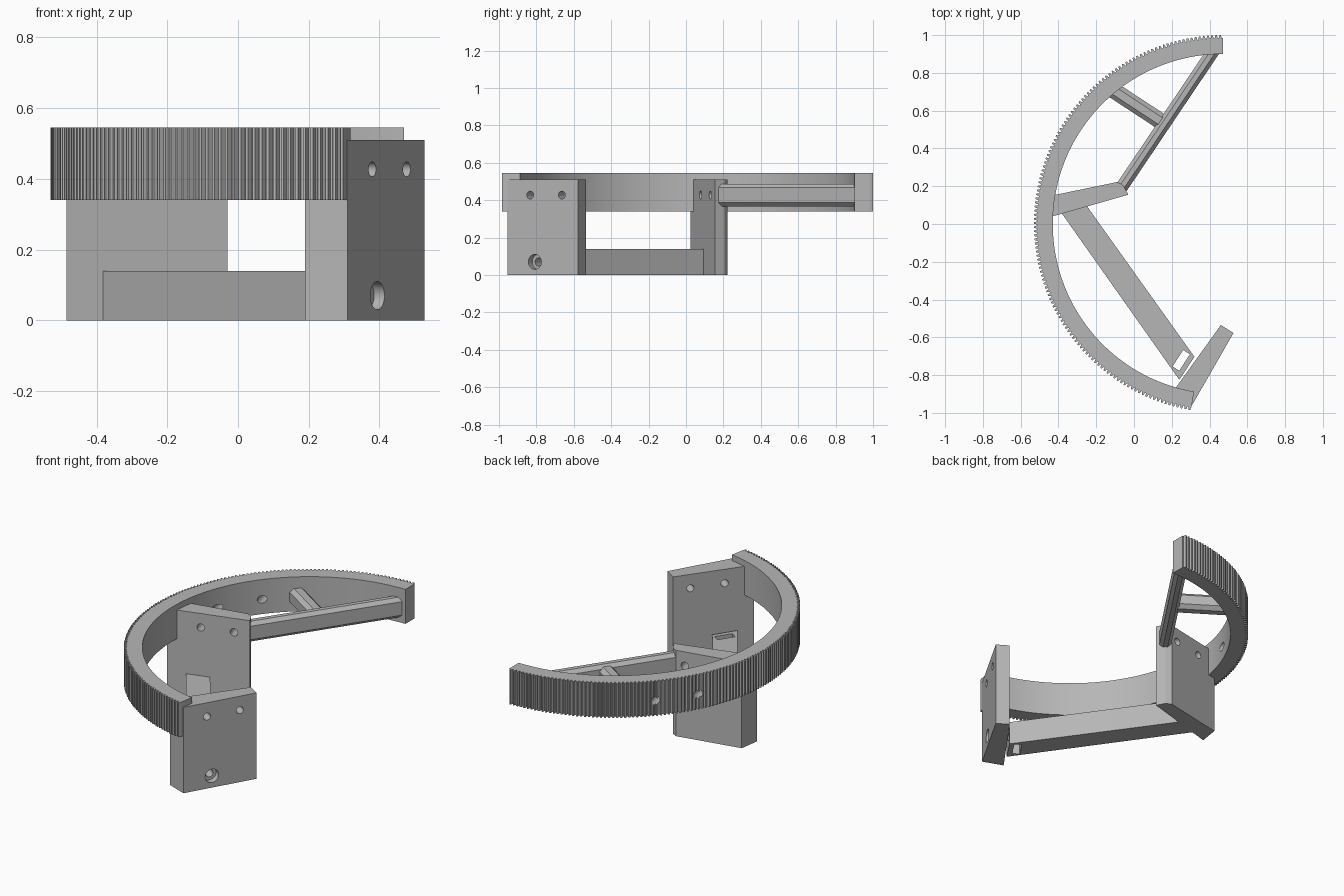
import bpy, bmesh, math
from mathutils import Vector

cube = bpy.data.objects.get("Cube")
if cube:
    bpy.data.objects.remove(cube, do_unlink=True)

grey = bpy.data.materials.new("plain_grey")
grey.use_nodes = True
grey.diffuse_color = (0.47, 0.47, 0.47, 1)
grey.node_tree.nodes["Principled BSDF"].inputs["Base Color"].default_value = grey.diffuse_color


def make(name, bm):
    bmesh.ops.recalc_face_normals(bm, faces=bm.faces)
    mesh = bpy.data.meshes.new(name)
    bm.to_mesh(mesh)
    bm.free()
    mesh.materials.append(grey)
    obj = bpy.data.objects.new(name, mesh)
    bpy.context.collection.objects.link(obj)
    return obj


def sweep(name, section, offset):
    """Solid made by moving a flat outline along an offset."""
    bm = bmesh.new()
    face = bm.faces.new([bm.verts.new(p) for p in section])
    moved = bmesh.ops.extrude_face_region(bm, geom=[face])["geom"]
    bmesh.ops.translate(bm, vec=offset, verts=[v for v in moved if isinstance(v, bmesh.types.BMVert)])
    if face.is_valid and not any(len(e.link_faces) == 1 for e in face.edges):
        pass
    elif not face.is_valid:
        bmesh.ops.holes_fill(bm, edges=bm.edges[:])
    return make(name, bm)


def upright(name, outline, top, bottom=0):
    return sweep(name, [(x, y, bottom) for x, y in outline], (0, 0, top - bottom))


def beam(name, start, end, width, height, chamfer, z):
    """Horizontal strut with a chamfered rectangular section."""
    start, end = Vector((*start, z)), Vector((*end, z))
    side = (end - start).normalized().cross(Vector((0, 0, 1)))
    w, h, c = width / 2, height / 2, chamfer
    quarter = [(w, h - c), (w - c, h)]
    loop = (quarter + [(-a, b) for a, b in reversed(quarter)]
            + [(-a, -b) for a, b in quarter] + [(a, -b) for a, b in reversed(quarter)])
    return sweep(name, [start + side * a + Vector((0, 0, b)) for a, b in loop], end - start)


def drill(start, end, radius, z):
    """Horizontal round cutter."""
    start, end = Vector((*start, z)), Vector((*end, z))
    axis = end - start
    side = axis.normalized().cross(Vector((0, 0, 1)))
    ring = [math.tau * i / 24 for i in range(24)]
    cutter = sweep("cutter", [start + side * radius * math.cos(t)
                              + Vector((0, 0, radius * math.sin(t))) for t in ring], axis)
    cutter.hide_render = True
    return cutter


def cut(obj, cutters):
    bpy.context.view_layer.objects.active = obj
    for cutter in cutters:
        mod = obj.modifiers.new("cut", 'BOOLEAN')
        mod.operation, mod.solver, mod.object = 'DIFFERENCE', 'EXACT', cutter
        bpy.ops.object.modifier_apply(modifier=mod.name)


# Toothed arc: inner wall, outer teeth, quad caps
CENTRE, INNER, ROOT, TIP = 0.47, 0.9, 0.984, 1.0
START, END, TEETH = 90, 260.3, 136
pitch = (END - START) / TEETH
steps = []
for i in range(TEETH):
    a = START + i * pitch
    steps += [(a, ROOT), (a + pitch * 0.25, ROOT), (a + pitch * 0.45, TIP), (a + pitch * 0.8, TIP)]
steps.append((END, ROOT))
bm = bmesh.new()
rings = []
for angle, outer in steps:
    t = math.radians(angle)
    rings.append([bm.verts.new((CENTRE + r * math.cos(t), r * math.sin(t), z))
                  for r, z in ((INNER, 0.34), (outer, 0.34), (outer, 0.545), (INNER, 0.545))])
for a, b in zip(rings, rings[1:]):
    for k in range(4):
        n = (k + 1) % 4
        bm.faces.new((a[k], a[n], b[n], b[k]))
bm.faces.new(rings[0])
bm.faces.new(rings[-1])
arc = make("toothed_arc", bm)

# Mounting plates
middle_plate = upright("middle_plate", [(-0.485, 0.025), (-0.03, 0.155), (-0.057, 0.205),
                                        (-0.09, 0.222), (-0.467, 0.144)], 0.51)
end_plate = upright("end_plate", [(0.46, -0.535), (0.19, -0.91), (0.31, -0.955), (0.527, -0.577)], 0.51)

# Lower connecting bar
bar = upright("lower_bar", [(-0.385, 0.06), (0.24, -0.825), (0.32, -0.703), (-0.246, 0.09),
                            (-0.27, 0.13), (-0.37, 0.11)], 0.14)

# Upper struts
beam("long_strut", (-0.075, 0.18), (0.43, 0.93), 0.066, 0.12, 0.02, 0.427)
beam("short_strut", (-0.15, 0.735), (0.14, 0.545), 0.085, 0.1, 0.022, 0.427)

# Bolt holes running through the middle plate and the arc
back = Vector((-0.26, 0.96))
long_holes = [drill(p - back * 0.1, p + back * 0.75, 0.022, 0.427)
              for p in (Vector((-0.30, 0.08)), Vector((-0.118, 0.131)))]
cut(middle_plate, long_holes)
cut(arc, long_holes)

# Bolt holes and counterbore in the end plate, bolt hole and nut slot in the bar
inward = Vector((-0.84, 0.54))
plate_holes = [drill(p - inward * 0.08, p + inward * 0.2, 0.021, 0.427)
               for p in (Vector((0.382, -0.835)), Vector((0.479, -0.665)))]
low = Vector((0.397, -0.81))
bore = drill(low - inward * 0.08, low + inward * 0.04, 0.04, 0.07)
bolt = drill(low - inward * 0.08, low + inward * 0.17, 0.022, 0.07)
cut(end_plate, plate_holes + [bore, bolt])
along, across = Vector((0.545, 0.839)) * 0.052, Vector((0.839, -0.545)) * 0.021
mid = Vector((0.25, -0.722))
slot = upright("cutter", [mid + along + across, mid + along - across,
                          mid - along - across, mid - along + across], 0.2, -0.05)
slot.hide_render = True
cut(bar, [slot, bolt])

for cutter in long_holes + plate_holes + [bore, bolt, slot]:
    bpy.data.objects.remove(cutter, do_unlink=True)

# Smooth round walls, sharp edges elsewhere
for obj in (arc, middle_plate, end_plate, bar):
    bpy.ops.object.select_all(action='DESELECT')
    obj.select_set(True)
    bpy.context.view_layer.objects.active = obj
    bpy.ops.object.shade_smooth_by_angle(angle=math.radians(25))
